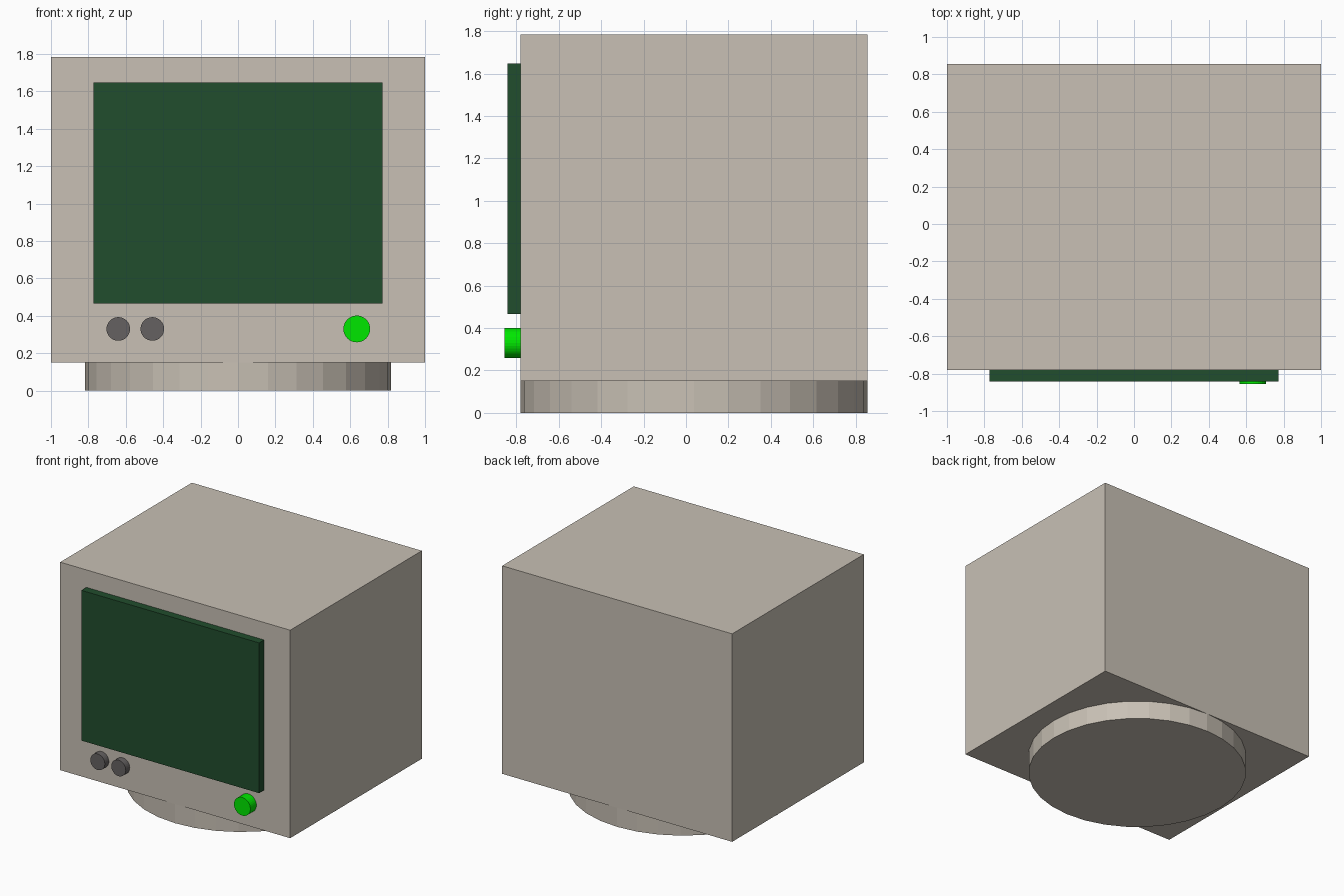
import bpy
import math

if "Cube" in bpy.data.objects:
    bpy.data.objects.remove(bpy.data.objects["Cube"])


def material(name, rgb):
    m = bpy.data.materials.new(name)
    m.diffuse_color = (*rgb, 1)
    m.use_nodes = True
    m.node_tree.nodes["Principled BSDF"].inputs["Base Color"].default_value = m.diffuse_color
    return m


BEIGE = material("beige_plastic", (0.58, 0.53, 0.46))
SCREEN = material("dark_green_glass", (0.015, 0.075, 0.026))
GREEN = material("bright_green", (0.0, 0.8, 0.0))
GREY = material("dark_grey", (0.13, 0.12, 0.12))

FRONT, BACK = -0.78, 0.855      # case front and back faces


def finish(name, mat):
    obj = bpy.context.object
    obj.name = name
    obj.data.materials.append(mat)
    bpy.ops.object.transform_apply(location=False, rotation=True, scale=True)
    return obj


def box(name, lo, hi, mat):
    bpy.ops.mesh.primitive_cube_add(
        size=1, location=[(a + b) / 2 for a, b in zip(lo, hi)])
    bpy.context.object.scale = [b - a for a, b in zip(lo, hi)]
    return finish(name, mat)


def knob(name, x, radius, depth, mat):
    bpy.ops.mesh.primitive_cylinder_add(
        vertices=32, radius=radius, depth=depth,
        location=(x, FRONT - depth / 2, 0.33), rotation=(math.pi / 2, 0, 0))
    return finish(name, mat)


# Round swivel foot
bpy.ops.mesh.primitive_cylinder_add(
    vertices=32, radius=(BACK - FRONT) / 2, depth=0.15,
    location=(0, (BACK + FRONT) / 2, 0.075))
finish("round_base", BEIGE)

# Case and screen
box("case", (-1, FRONT, 0.15), (1, BACK, 1.785), BEIGE)
box("screen", (-0.773, -0.842, 0.467), (0.773, FRONT, 1.648), SCREEN)

# Front controls
for i, x in enumerate((-0.64, -0.458)):
    knob(f"control_knob_{i + 1}", x, 0.063, 0.05, GREY)
knob("power_button", 0.635, 0.0715, 0.075, GREEN)
